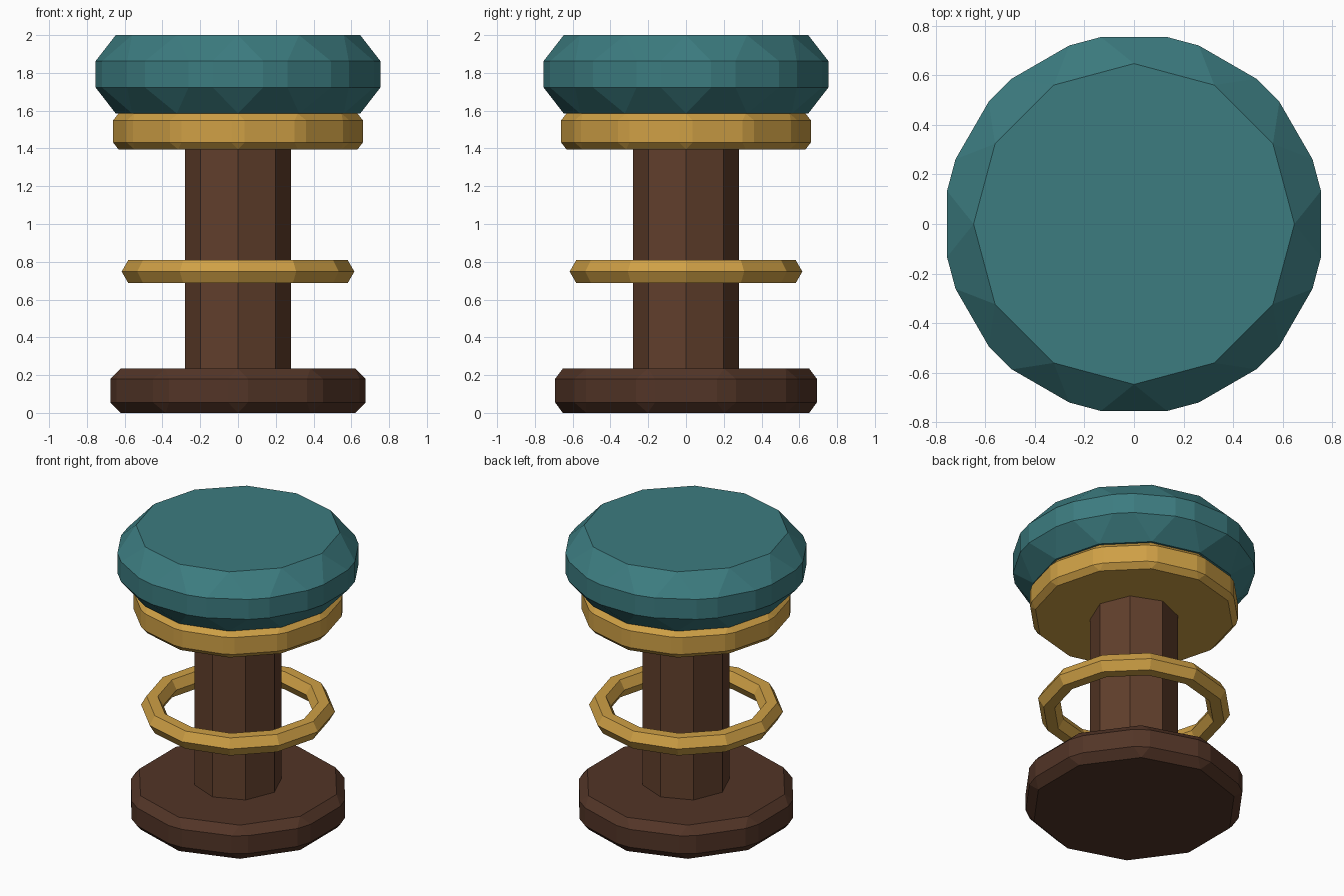
import bpy
from math import pi

if "Cube" in bpy.data.objects:
    bpy.data.objects.remove(bpy.data.objects["Cube"])


def material(name, rgb):
    m = bpy.data.materials.new(name)
    m.diffuse_color = (*rgb, 1)
    m.use_nodes = True
    m.node_tree.nodes["Principled BSDF"].inputs["Base Color"].default_value = m.diffuse_color
    return m


TEAL = material("teal", (0.045, 0.20, 0.215))
GOLD = material("gold", (0.62, 0.35, 0.06))
WOOD = material("wood", (0.12, 0.05, 0.025))
DARK = material("dark_wood", (0.085, 0.035, 0.02))


def disc(name, sides, radius, z0, z1, bevel, mat):
    """Low-poly cylinder with every edge chamfered."""
    bpy.ops.mesh.primitive_cylinder_add(
        vertices=sides, radius=radius, depth=z1 - z0,
        location=(0, 0, (z0 + z1) / 2))
    ob = bpy.context.object
    ob.name = name
    ob.data.materials.append(mat)
    if bevel:
        mod = ob.modifiers.new("chamfer", 'BEVEL')
        mod.width = bevel
        mod.segments = 1
        mod.limit_method = 'NONE'
    return ob


# Base, column, support plate and cushion
disc("base", 10, 0.71, 0.0, 0.235, 0.055, DARK)
disc("column", 8, 0.28, 0.2, 1.42, 0, WOOD)
disc("support_plate", 12, 0.67, 1.395, 1.585, 0.036, GOLD)
disc("seat_cushion", 12, 0.79, 1.585, 2.0, 0.138, TEAL)

# Foot ring floating around the column
bpy.ops.mesh.primitive_torus_add(
    major_segments=12, minor_segments=6, major_radius=0.545,
    minor_radius=0.071, location=(0, 0, 0.748))
ring = bpy.context.object
ring.name = "foot_ring"
ring.data.materials.append(GOLD)
